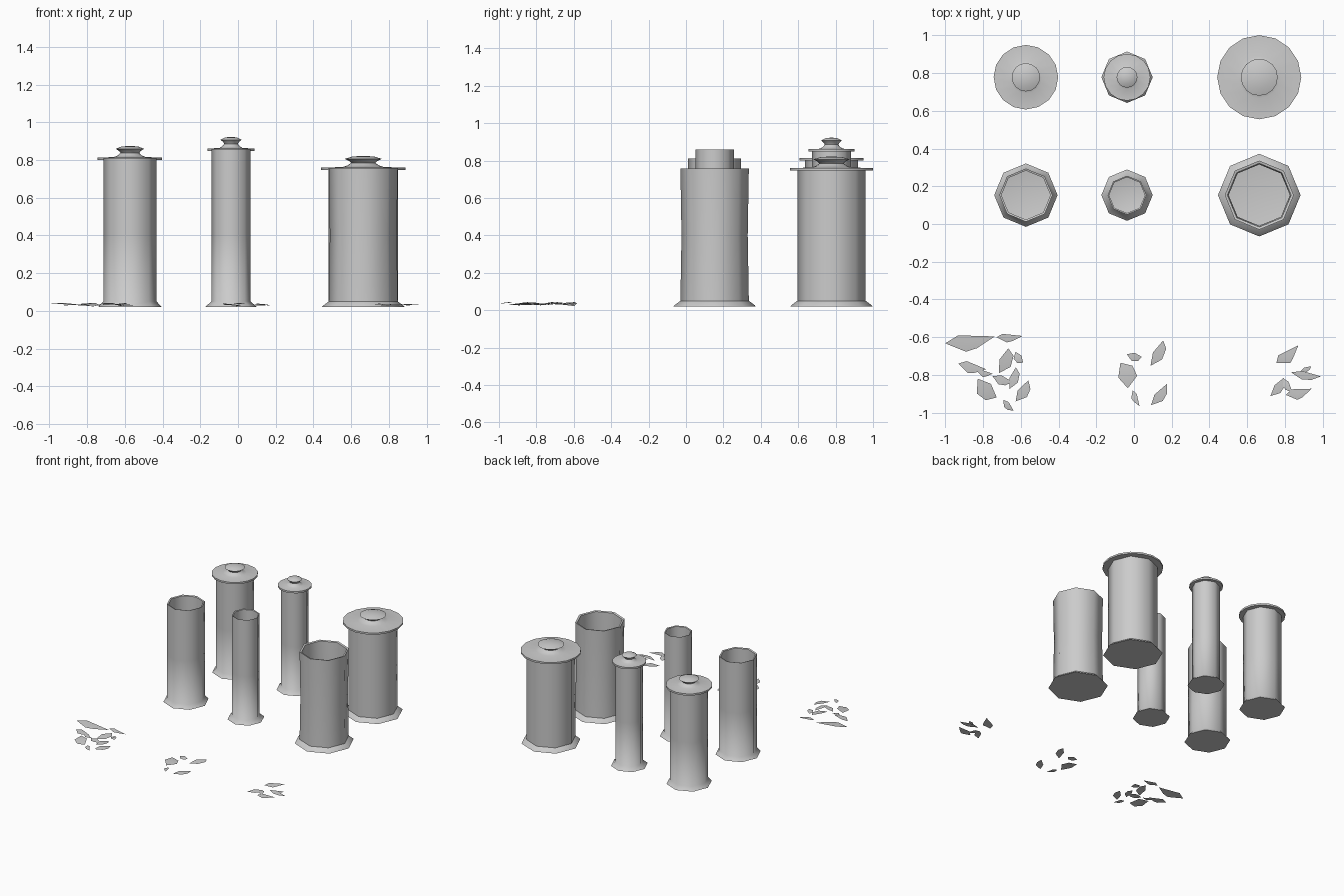
import bpy, bmesh, math, random
from mathutils import Vector, Matrix

if "Cube" in bpy.data.objects:
    bpy.data.objects.remove(bpy.data.objects["Cube"])

random.seed(4)


def finish(name, bm, angle=50):
    bmesh.ops.recalc_face_normals(bm, faces=bm.faces)
    me = bpy.data.meshes.new(name)
    bm.to_mesh(me)
    bm.free()
    ob = bpy.data.objects.new(name, me)
    bpy.context.collection.objects.link(ob)
    bpy.ops.object.select_all(action='DESELECT')
    ob.select_set(True)
    bpy.context.view_layer.objects.active = ob
    bpy.ops.object.shade_smooth_by_angle(angle=math.radians(angle))
    return ob


def lathe(name, profile, sides, loc):
    """Revolve (radius, z) points; radius 0 closes the end."""
    bm = bmesh.new()
    rings = []
    for r, z in profile:
        n = sides if r > 0 else 1
        rings.append([bm.verts.new((loc[0] + r * math.cos(math.tau * i / sides),
                                    loc[1] + r * math.sin(math.tau * i / sides), z))
                      for i in range(n)])
    for a, b in zip(rings, rings[1:]):
        for i in range(sides):
            j = (i + 1) % sides
            quad = [a[i % len(a)], a[j % len(a)], b[j % len(b)], b[i % len(b)]]
            bm.faces.new(list(dict.fromkeys(quad)))
    return finish(name, bm)


# Octagonal jars: flared foot, straight wall, hollow inside
def jar(name, loc, r, foot, top, pinch=0.0):
    wall = r * 0.92
    lathe(name, [(0, 0.02), (foot, 0.02), (foot - 0.004, 0.026), (r, 0.05),
                 (r - pinch, 0.4), (r, top), (wall, top - 0.004),
                 (wall - pinch, 0.4), (wall, 0.06), (0, 0.04)], 8, loc)


# Round lids: thin disc with a mushroom knob
def lid(name, loc, r, knob, z):
    lathe(name, [(0, z - 0.014), (r, z - 0.014), (r, z), (r * 0.5, z + 0.002),
                 (knob * 0.85, z + 0.011), (knob * 0.66, z + 0.024),
                 (knob * 0.76, z + 0.034), (knob, z + 0.046),
                 (knob * 0.6, z + 0.058), (0, z + 0.062)], 16, loc)


# name, x, wall radius, foot radius, height, lid radius, knob radius, pinch
for name, x, r, foot, top, lr, kr, pinch in [
        ("medium", -0.573, 0.141, 0.168, 0.81, 0.171, 0.075, 0),
        ("slim", -0.037, 0.103, 0.136, 0.858, 0.124, 0.055, 0),
        ("wide", 0.664, 0.183, 0.219, 0.757, 0.223, 0.098, 0.006)]:
    jar(name + "_open_jar", (x, 0.153), r, foot, top, pinch)
    jar(name + "_lidded_jar", (x, 0.778), r, foot, top - 0.006)
    lid(name + "_lid", (x, 0.778), lr, kr, top + 0.003)


# Broken shards: thin, slightly bent five-sided flakes
def shard_pile(name, shards):
    bm = bmesh.new()
    for x, y, length, width, turn in shards:
        j = random.uniform(-0.15, 0.15)
        outline = [(-0.5, 0.1), (-0.15 + j, 0.5), (0.5, 0.25), (0.2 + j, -0.35), (-0.1, -0.5)]
        rot = Matrix.Rotation(math.radians(turn), 3, 'Z')
        tilt = random.uniform(-0.1, 0.1)
        base = random.uniform(0.026, 0.036)
        vs = []
        for u, v in outline:
            p = rot @ Vector((u * length, v * width, 0))
            z = base + tilt * u * length + 0.012 * (0.5 - abs(u)) + 0.1 * v * width
            vs.append(bm.verts.new((x + p.x, y + p.y, z)))
        mid = bm.verts.new(sum((v.co for v in vs), Vector()) / 5 + Vector((0, 0, 0.004)))
        for a, b in zip(vs, vs[1:] + vs[:1]):
            bm.faces.new((a, b, mid))
    finish(name, bm, 30)


# x, y, length, width, turn
shard_pile("left_shards", [
    (-0.868, -0.63, 0.265, 0.09, 5), (-0.66, -0.605, 0.14, 0.045, 0),
    (-0.68, -0.73, 0.14, 0.07, 65), (-0.86, -0.765, 0.15, 0.06, -15),
    (-0.79, -0.795, 0.08, 0.035, -10), (-0.615, -0.71, 0.07, 0.045, -60),
    (-0.635, -0.82, 0.12, 0.05, 70), (-0.70, -0.83, 0.11, 0.05, -20),
    (-0.79, -0.88, 0.14, 0.09, -50), (-0.585, -0.89, 0.13, 0.06, 55),
    (-0.67, -0.965, 0.08, 0.035, -50)])
shard_pile("middle_shards", [
    (-0.035, -0.80, 0.14, 0.10, 100), (0.0, -0.705, 0.08, 0.045, -15),
    (0.13, -0.69, 0.15, 0.06, 60), (0.14, -0.91, 0.14, 0.055, 50),
    (0.005, -0.925, 0.09, 0.035, -70)])
shard_pile("right_shards", [
    (0.82, -0.70, 0.15, 0.07, 35), (0.91, -0.805, 0.16, 0.045, -10),
    (0.765, -0.87, 0.12, 0.05, 50), (0.875, -0.90, 0.14, 0.06, 10),
    (0.81, -0.86, 0.09, 0.04, -60), (0.915, -0.77, 0.06, 0.025, 20)])
